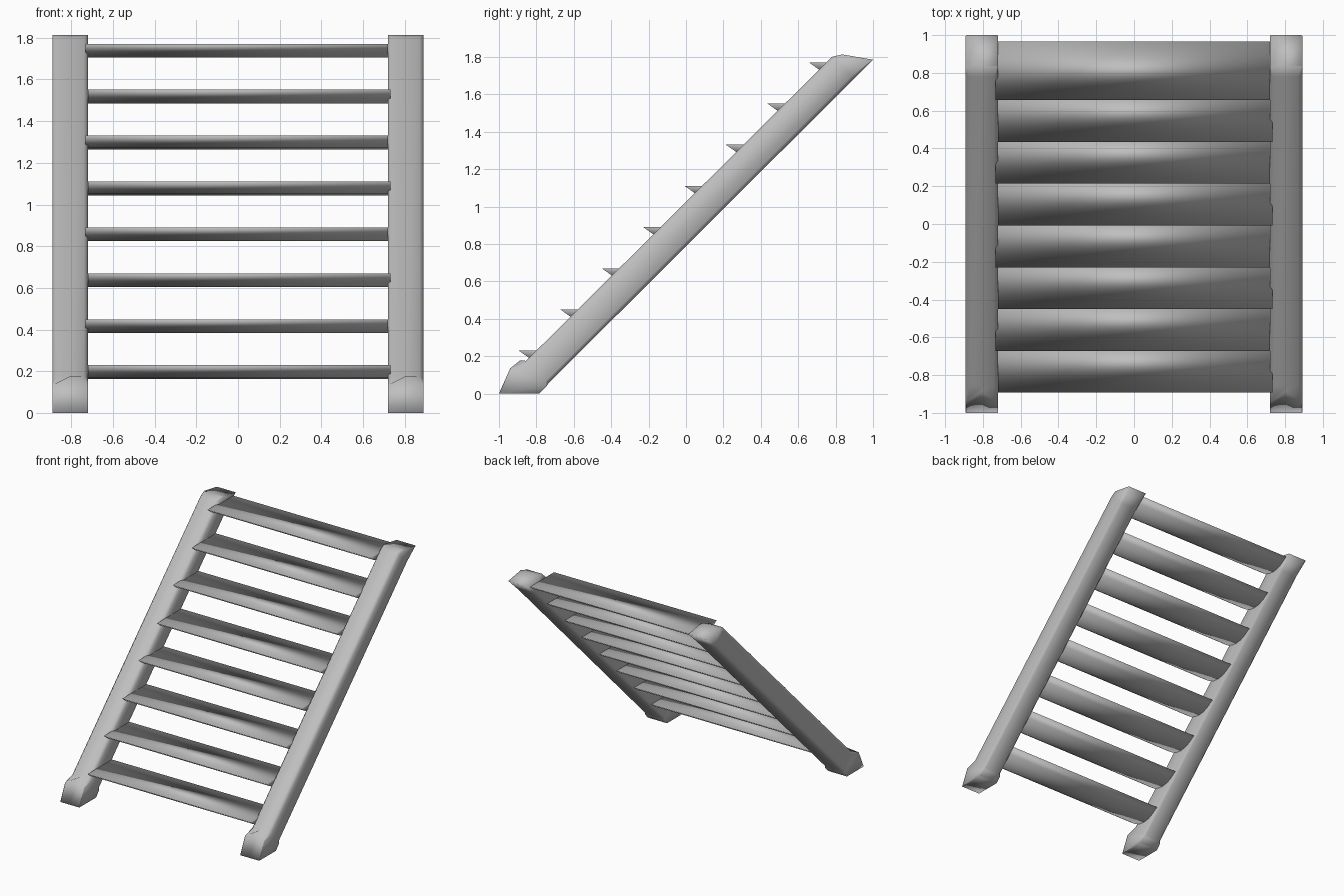
import bpy, bmesh
from mathutils import Vector

cube = bpy.data.objects.get("Cube")
if cube:
    bpy.data.objects.remove(cube, do_unlink=True)

# One plain grey for everything
grey = bpy.data.materials.new("plain_grey")
grey.use_nodes = True
colour = (0.52, 0.52, 0.52, 1)
grey.diffuse_color = colour
grey.node_tree.nodes["Principled BSDF"].inputs["Base Color"].default_value = colour


def loft(name, rings):
    """Skin a list of closed rings, cap both ends and shade smooth."""
    bm = bmesh.new()
    loops = [[bm.verts.new(p) for p in ring] for ring in rings]
    count = len(loops[0])
    for a, b in zip(loops, loops[1:]):
        for i in range(count):
            j = (i + 1) % count
            bm.faces.new((a[i], a[j], b[j], b[i]))
    bm.faces.new(loops[0])
    bm.faces.new(loops[-1])
    bmesh.ops.recalc_face_normals(bm, faces=bm.faces)
    for f in bm.faces:
        f.smooth = True
    mesh = bpy.data.meshes.new(name)
    bm.to_mesh(mesh)
    bm.free()
    mesh.materials.append(grey)
    obj = bpy.data.objects.new(name, mesh)
    bpy.context.collection.objects.link(obj)
    return obj


HALF = 0.086      # half width of a rail
RAIL_X = 0.805


def rail_ring(cx, front, back, chamfer, crest=None):
    """Chamfered square between a front and back (y, z) point, with an optional crest."""
    f, b = Vector((0, *front)), Vector((0, *back))
    t = chamfer / (2 * HALF)
    k = HALF - chamfer
    outline = [(-k, 0), (0, 0), (k, 0), (HALF, t), (HALF, 1 - t),
               (k, 1), (-k, 1), (-HALF, 1 - t), (-HALF, t)]
    ring = [f.lerp(b, s) + Vector((cx + x, 0, 0)) for x, s in outline]
    if crest:
        ring[1] = Vector((cx, *crest))
    return ring


# Sloping side rails with flared feet and hipped tops
for side, cx in (("left", RAIL_X), ("right", -RAIL_X)):
    loft(side + "_rail", [
        rail_ring(cx, (-1, 0), (-0.785, 0), 0.002),
        rail_ring(cx, (-0.94, 0.135), (-0.745, 0.04), 0.004, (-0.887, 0.177)),
        rail_ring(cx, (-0.855, 0.175), (-0.735, 0.055), 0.02),
        rail_ring(cx, (0.78, 1.80), (0.90, 1.685), 0.02),
        rail_ring(cx, (0.835, 1.813), (1.0, 1.785), 0.004),
    ])

# Treads: flat on top, rounded underneath, overlapping in plan
TREADS, DEPTH, DROP, SEGMENTS = 8, 0.31, 0.066, 6
for n in range(TREADS):
    shift = 0.006 if n % 2 == 0 else -0.006
    mid_y = -0.738 + n * 0.2213
    top_z = 0.229 + n * 0.2203
    profile = []
    for i in range(SEGMENTS + 1):
        t = 2 * i / SEGMENTS - 1
        profile.append((mid_y + t * DEPTH / 2, top_z - DROP * (1 - t * t)))
    loft(f"tread_{n + 1}", [[(x + shift, y, z) for y, z in profile]
                            for x in (-0.727, 0.727)])
